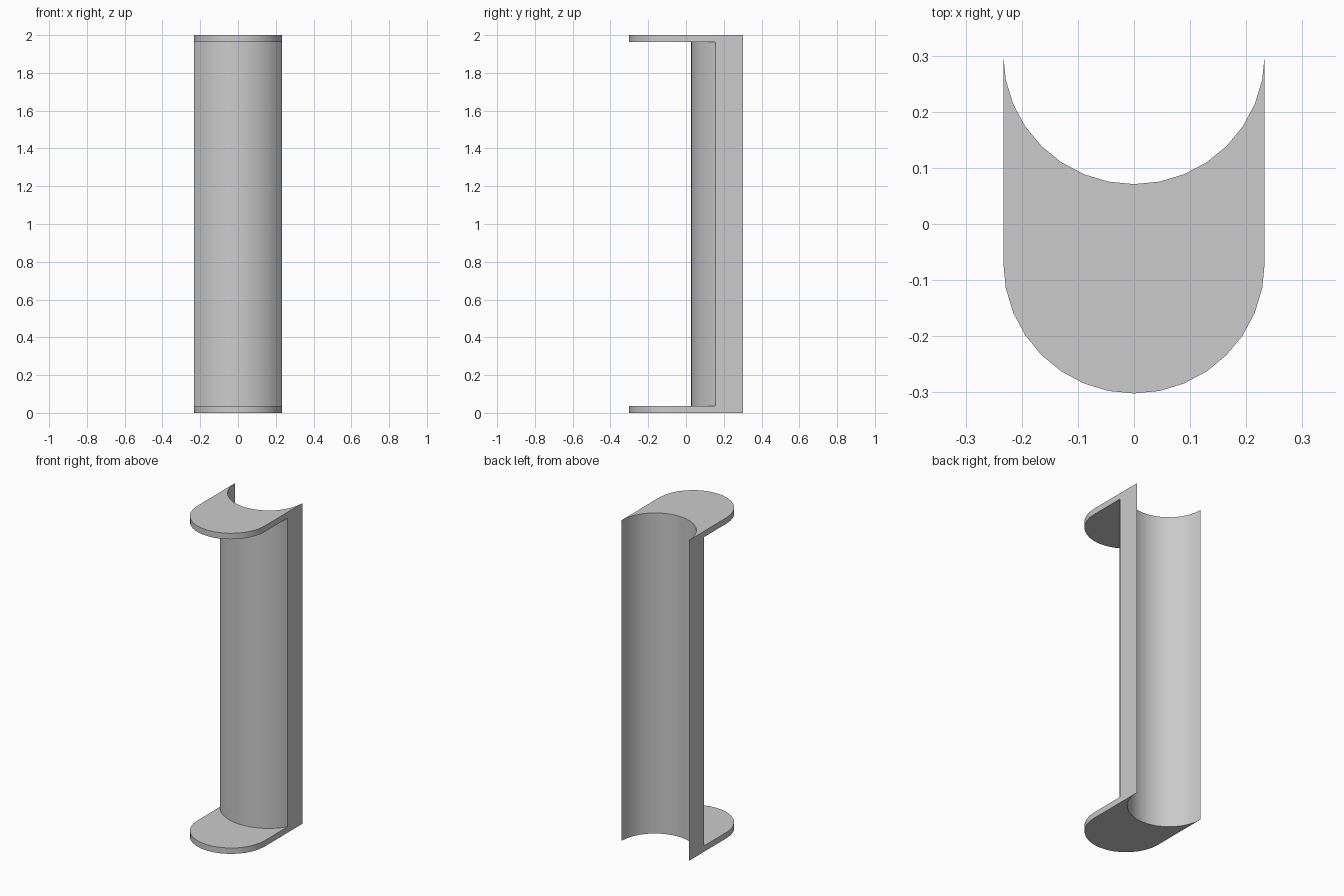
import bpy, bmesh, math

cube = bpy.data.objects.get("Cube")
if cube:
    bpy.data.objects.remove(cube)

HALF_W, HALF_D = 0.233, 0.302
PLATE = 0.037
WALL_R = 0.275
SEGMENTS = 16

# One flat grey for the whole part
grey = bpy.data.materials.new("plain grey")
grey.use_nodes = True
colour = (0.6, 0.6, 0.6, 1)
grey.diffuse_color = colour
grey.node_tree.nodes["Principled BSDF"].inputs["Base Color"].default_value = colour


def arc(bm, rx, ry, cy, half_angle):
    """Arc bulging to the front, from -x to +x, on the base plane."""
    verts = []
    for i in range(SEGMENTS + 1):
        a = half_angle * (2 * i / SEGMENTS - 1)
        verts.append(bm.verts.new((rx * math.sin(a), cy - ry * math.cos(a), -1)))
    return verts


def extrude(bm, faces, height):
    """Raise faces and return the new top faces."""
    geom = bmesh.ops.extrude_face_region(bm, geom=faces)["geom"]
    verts = [g for g in geom if isinstance(g, bmesh.types.BMVert)]
    bmesh.ops.translate(bm, verts=verts, vec=(0, 0, height))
    return [g for g in geom if isinstance(g, bmesh.types.BMFace)]


bm = bmesh.new()

# Cross-section: hollow back, curved wall front, rounded plate front
back = arc(bm, HALF_W, 0.231, HALF_D, math.pi / 2)
wall = arc(bm, WALL_R, WALL_R, HALF_D, math.asin(HALF_W / WALL_R))
front = arc(bm, HALF_W, HALF_W, HALF_W - HALF_D, math.pi / 2)
wall_face = bm.faces.new(wall + back[::-1])
plate_face = bm.faces.new(front + wall[::-1])

# End plate, then the wall alone up to mid height
tops = extrude(bm, [wall_face, plate_face], PLATE)
wall_top = max(tops, key=lambda f: f.calc_center_median().y)
middle = extrude(bm, [wall_top], 1 - PLATE)
bmesh.ops.recalc_face_normals(bm, faces=bm.faces)
bmesh.ops.delete(bm, geom=middle, context='FACES_ONLY')

mesh = bpy.data.meshes.new("curved_bracket")
bm.to_mesh(mesh)
bm.free()
mesh.materials.append(grey)
bracket = bpy.data.objects.new("curved_bracket", mesh)
bpy.context.collection.objects.link(bracket)
bracket.location.z = 1

# Upper half mirrors the lower half
mirror = bracket.modifiers.new("upper half", 'MIRROR')
mirror.use_axis = (False, False, True)

bpy.ops.object.select_all(action='DESELECT')
bracket.select_set(True)
bpy.context.view_layer.objects.active = bracket
bpy.ops.object.shade_smooth_by_angle(angle=math.radians(30))
